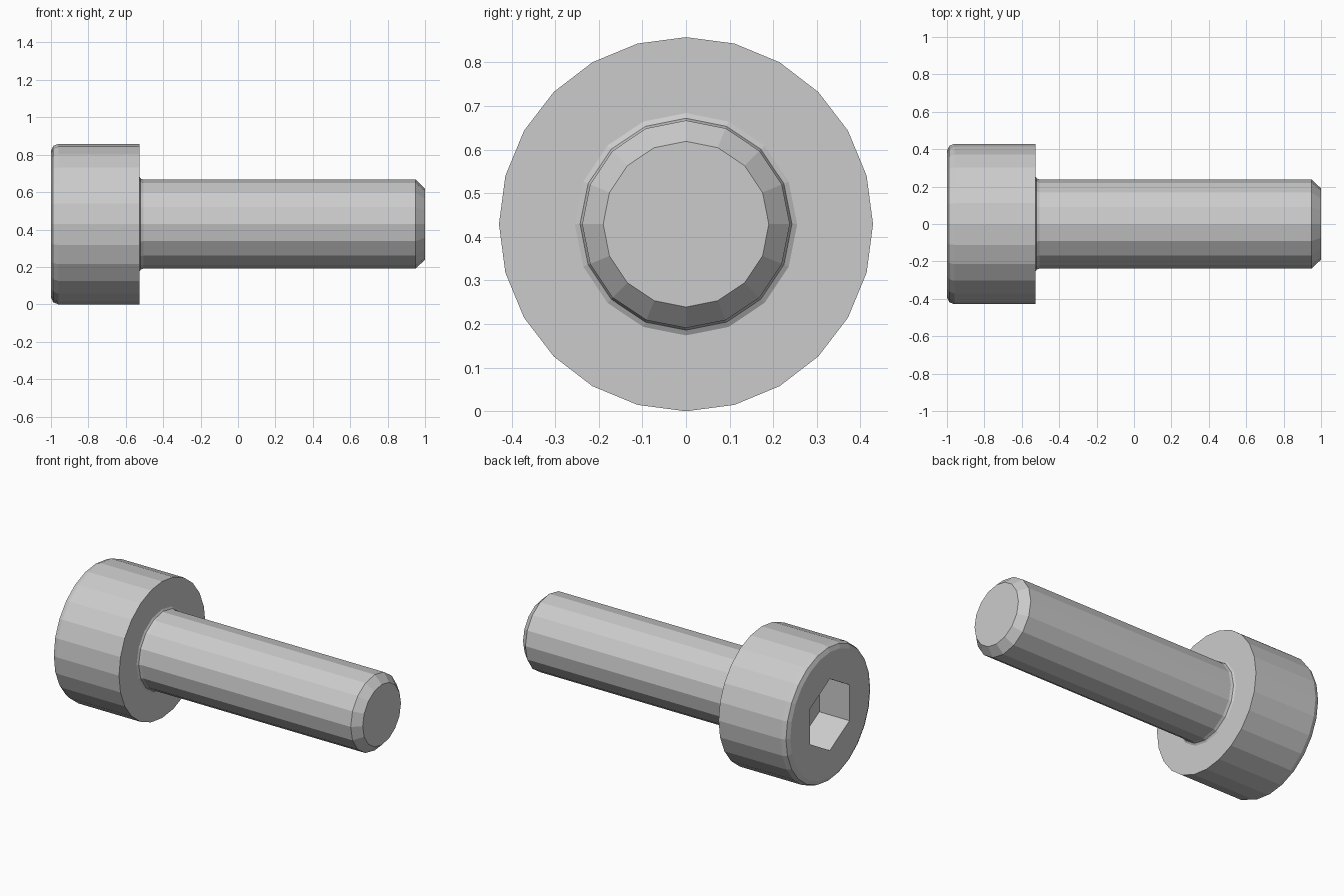
import bpy, bmesh
from math import cos, sin, pi

if "Cube" in bpy.data.objects:
    bpy.data.objects.remove(bpy.data.objects["Cube"])

AXIS_Z = 0.429          # height of the bolt axis
bm = bmesh.new()


def ring(x, r, n, phase=0.0):
    """Closed polygon of n sides around the x axis; returns verts and edges."""
    vs = [bm.verts.new((x, r * cos(phase + 2 * pi * i / n),
                        AXIS_Z + r * sin(phase + 2 * pi * i / n))) for i in range(n)]
    es = [bm.edges.new((vs[i], vs[(i + 1) % n])) for i in range(n)]
    return vs, es


def skin(rings):
    """Join consecutive rings with side faces."""
    for (a, _), (b, _) in zip(rings, rings[1:]):
        n = len(a)
        for i in range(n):
            j = (i + 1) % n
            bm.faces.new((a[i], a[j], b[j], b[i]))


def annulus(outer, inner):
    """Flat face between an outer ring and an inner ring."""
    bmesh.ops.triangle_fill(bm, use_beauty=True, use_dissolve=False,
                            normal=(1, 0, 0), edges=outer[1] + inner[1])


# Head with rounded outer rim
head = [ring(x, r, 24) for x, r in
        [(-1.0, 0.392), (-0.988, 0.418), (-0.96, 0.429), (-0.527, 0.429)]]
skin(head)

# Shank with fillet under the head and chamfered tip
shank = [ring(x, r, 16, pi / 16 * 0) for x, r in
         [(-0.527, 0.255), (-0.520, 0.243), (-0.505, 0.238), (0.95, 0.238), (1.0, 0.19)]]
skin(shank)
bm.faces.new(shank[-1][0])

# Hexagonal drive socket
socket = [ring(x, 0.225, 6, pi / 2) for x in (-1.0, -0.79)]
skin(socket)
bm.faces.new(socket[-1][0])

# Flat head face around the socket, and bearing face around the shank
annulus(head[0], socket[0])
annulus(head[-1], shank[0])

bmesh.ops.recalc_face_normals(bm, faces=bm.faces)
mesh = bpy.data.meshes.new("socket_head_bolt")
bm.to_mesh(mesh)
bm.free()
bolt = bpy.data.objects.new("socket_head_bolt", mesh)
bpy.context.collection.objects.link(bolt)
